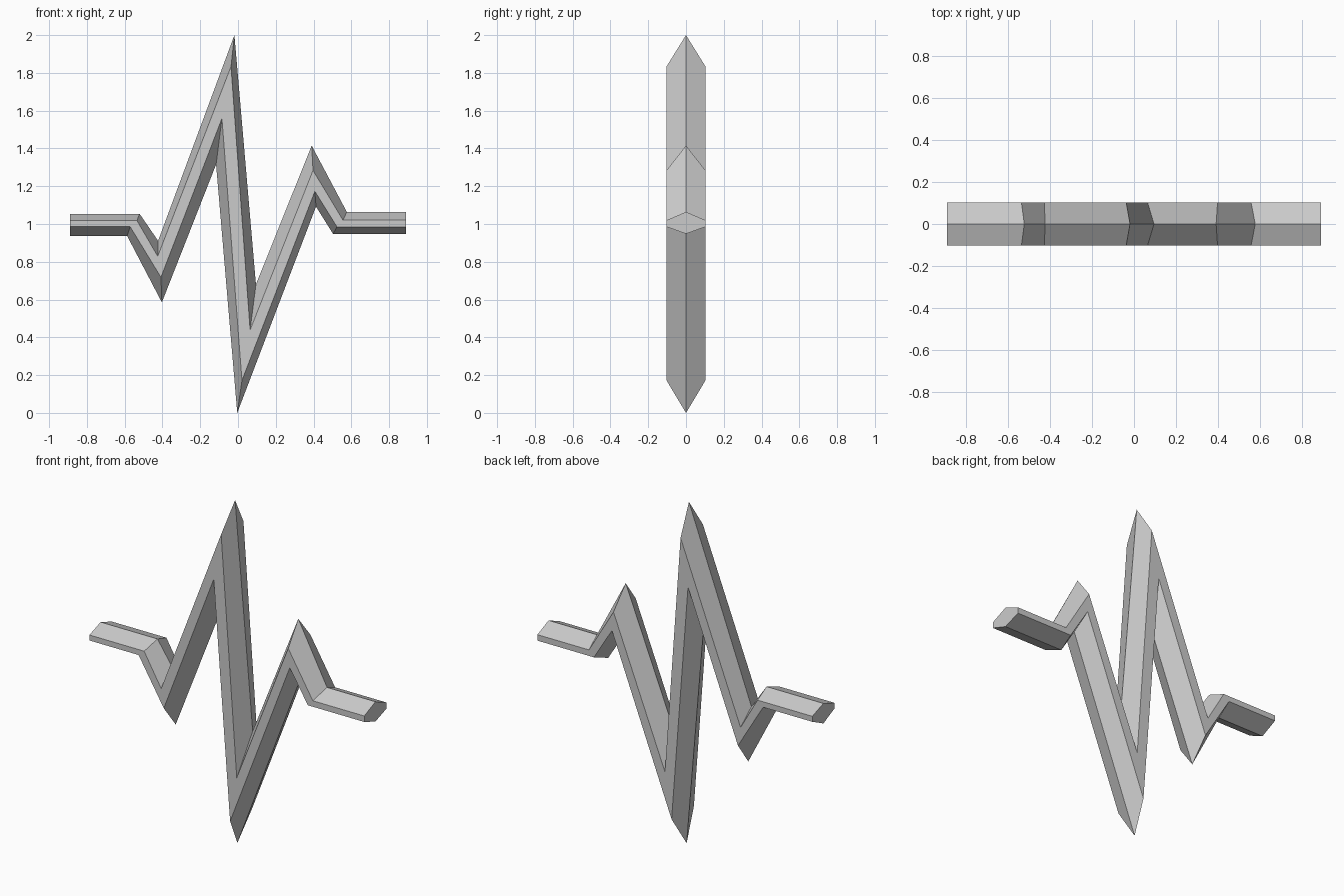
import bpy, bmesh

if "Cube" in bpy.data.objects:
    bpy.data.objects.remove(bpy.data.objects["Cube"])

# Zigzag edge lines as (x, z), left end to right end
ridge_top = [(-.889, 1.054), (-.521, 1.054), (-.423, .911), (-.019, 2.0),
             (.095, .68), (.39, 1.415), (.576, 1.064), (.889, 1.064)]
face_top = [(-.889, 1.018), (-.535, 1.018), (-.425, .829), (-.037, 1.834),
            (.064, .438), (.397, 1.284), (.556, 1.02), (.889, 1.02)]
face_bottom = [(-.889, .986), (-.571, .986), (-.408, .718), (-.085, 1.559),
               (.021, .172), (.407, 1.173), (.524, .985), (.889, .985)]
ridge_bottom = [(-.889, .937), (-.587, .937), (-.403, .585), (-.116, 1.315),
                (-.004, .0), (.413, 1.092), (.503, .948), (.889, .948)]
D = .103  # half depth

# Hexagonal section swept along the pulse line, mitred at each bend
lines = [(ridge_top, 0), (face_top, -D), (face_bottom, -D),
         (ridge_bottom, 0), (face_bottom, D), (face_top, D)]
bm = bmesh.new()
rings = [[bm.verts.new((line[i][0], y, line[i][1])) for line, y in lines]
         for i in range(len(ridge_top))]
for a, b in zip(rings, rings[1:]):
    for j in range(6):
        k = (j + 1) % 6
        bm.faces.new((a[j], a[k], b[k], b[j]))

# Flat end caps
bm.faces.new(rings[0])
bm.faces.new(rings[-1])

# Broad front and back strips
for a, b in zip(rings, rings[1:]):
    for f in (bm.faces.get((a[1], a[2], b[2], b[1])),
              bm.faces.get((a[4], a[5], b[5], b[4]))):
        f.smooth = False
bmesh.ops.recalc_face_normals(bm, faces=bm.faces)

mesh = bpy.data.meshes.new("pulse_line")
bm.to_mesh(mesh)
bm.free()
bpy.context.collection.objects.link(bpy.data.objects.new("pulse_line", mesh))
